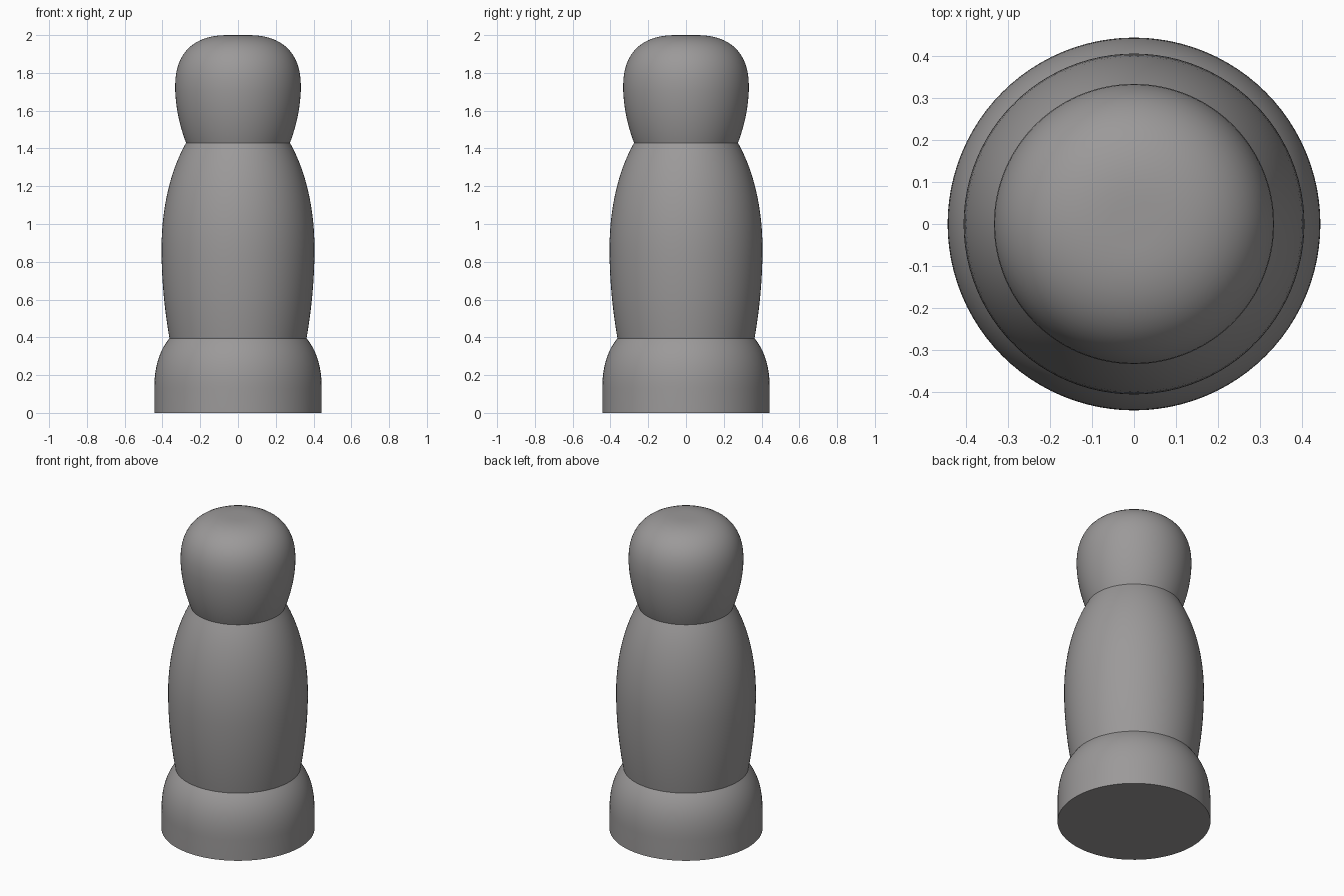
import bpy, math
from mathutils import Vector
from mathutils.geometry import interpolate_bezier

if "Cube" in bpy.data.objects:
    bpy.data.objects.remove(bpy.data.objects["Cube"])

SEGMENTS = 96

grey = bpy.data.materials.new("warm_grey")
grey.diffuse_color = (0.33, 0.32, 0.32, 1)
grey.use_nodes = True
grey.node_tree.nodes["Principled BSDF"].inputs["Base Color"].default_value = grey.diffuse_color


def curve(points, steps=14):
    """Sample one cubic curve of (radius, height) control points."""
    return [(p.x, p.y) for p in interpolate_bezier(
        *[Vector((r, z, 0)) for r, z in points], steps)]


def lathe(profile):
    """Spin a profile into rings, joined by quads."""
    verts, faces = [], []
    for r, z in profile:
        for i in range(SEGMENTS):
            a = 2 * math.pi * i / SEGMENTS
            verts.append((r * math.cos(a), r * math.sin(a), z))
    for k in range(len(profile) - 1):
        for i in range(SEGMENTS):
            j = (i + 1) % SEGMENTS
            a, b = k * SEGMENTS, (k + 1) * SEGMENTS
            faces.append((a + i, a + j, b + j, b + i))
    # Flat caps close the underside and the crown
    last = (len(profile) - 1) * SEGMENTS
    faces.append(tuple(reversed(range(SEGMENTS))))
    faces.append(tuple(range(last, last + SEGMENTS)))
    return verts, faces


# Base: straight wall with a rounded shoulder
base = [(0.443, 0)] + curve([(0.443, 0.13), (0.443, 0.26), (0.41, 0.335), (0.363, 0.395)])
# Body: barrel that narrows to the neck
body = curve([(0.363, 0.395), (0.39, 0.55), (0.405, 0.71), (0.405, 0.87)])
body += curve([(0.405, 0.87), (0.405, 1.08), (0.36, 1.28), (0.275, 1.43)])[1:]
# Head: rounded cap with a flattened crown
head = curve([(0.275, 1.43), (0.31, 1.52), (0.333, 1.63), (0.333, 1.73)])
head += curve([(0.333, 1.73), (0.333, 1.91), (0.23, 2.0), (0.06, 2.0)])[1:]

# One continuous turned figure
verts, faces = lathe(base + body[1:] + head[1:])
mesh = bpy.data.meshes.new("turned_figure")
mesh.from_pydata(verts, [], faces)
mesh.materials.append(grey)
figure = bpy.data.objects.new("turned_figure", mesh)
bpy.context.collection.objects.link(figure)
bpy.context.view_layer.objects.active = figure
figure.select_set(True)
bpy.ops.object.shade_smooth_by_angle(angle=math.radians(30))
